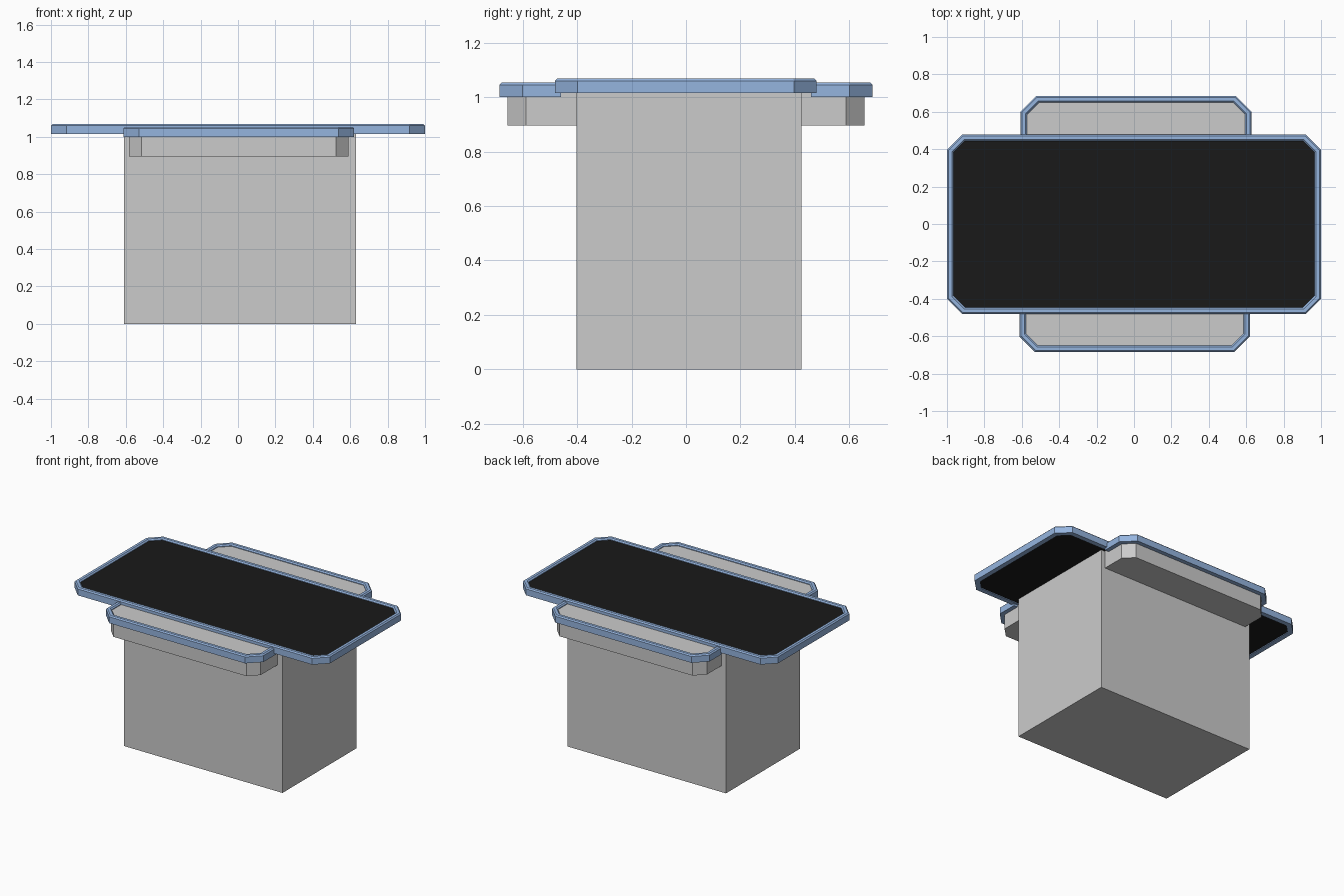
import bpy, bmesh

if "Cube" in bpy.data.objects:
    bpy.data.objects.remove(bpy.data.objects["Cube"])


def material(name, color):
    m = bpy.data.materials.new(name)
    m.diffuse_color = (*color, 1)
    m.use_nodes = True
    m.node_tree.nodes["Principled BSDF"].inputs["Base Color"].default_value = m.diffuse_color
    return m


blue = material("blue_trim", (0.30, 0.46, 0.74))
black = material("black_surface", (0.01, 0.01, 0.01))


def octagon(x0, x1, y0, y1, c, d=0.0):
    """Rectangle with all four corners cut, inset by d."""
    c -= 0.586 * d
    x0, x1, y0, y1 = x0 + d, x1 - d, y0 + d, y1 - d
    return [(x0 + c, y0), (x1 - c, y0), (x1, y0 + c), (x1, y1 - c),
            (x1 - c, y1), (x0 + c, y1), (x0, y1 - c), (x0, y0 + c)]


def tray(x0, x1, y_in, y_out, c, side, d=0.0):
    """Open outline with two cut outer corners, inset by d; side is -1 front, 1 back."""
    c -= 0.586 * d
    x0, x1, y = x0 + d, x1 - d, y_out - d
    pts = [(x0, y_in), (x0, y - c), (x0 + c, y), (x1 - c, y), (x1, y - c), (x1, y_in)]
    return [(px, py * side) for px, py in pts]


def finish(name, bm, mat):
    bmesh.ops.recalc_face_normals(bm, faces=bm.faces)
    me = bpy.data.meshes.new(name)
    bm.to_mesh(me)
    bm.free()
    ob = bpy.data.objects.new(name, me)
    bpy.context.collection.objects.link(ob)
    if mat:
        me.materials.append(mat)


def prism(name, pts, z0, z1, mat=None):
    bm = bmesh.new()
    lo = [bm.verts.new((x, y, z0)) for x, y in pts]
    hi = [bm.verts.new((x, y, z1)) for x, y in pts]
    bm.faces.new(lo)
    bm.faces.new(hi)
    for i in range(len(pts)):
        j = (i + 1) % len(pts)
        bm.faces.new((lo[i], lo[j], hi[j], hi[i]))
    finish(name, bm, mat)


# Rim cross-section: (inset, height), with small bevels on both upper edges
RIM = [(0, 0), (0, 0.045), (0.008, 0.053), (0.027, 0.053), (0.035, 0.045), (0.035, 0)]


def rim(name, outline, z, closed):
    bm = bmesh.new()
    loops = [[bm.verts.new((x, y, z + h)) for x, y in outline(d)] for d, h in RIM]
    n = len(loops[0])
    for k, a in enumerate(loops):
        b = loops[(k + 1) % len(loops)]
        for i in range(n if closed else n - 1):
            j = (i + 1) % n
            bm.faces.new((a[i], a[j], b[j], b[i]))
    if not closed:
        for i in (0, -1):
            bm.faces.new([loop[i] for loop in loops])
    finish(name, bm, blue)


# Pedestal box
prism("pedestal", [(-0.61, -0.402), (0.63, -0.402), (0.63, 0.424), (-0.61, 0.424)], 0, 1.018)

# Main table top: trim ring and dark panel
top = (-1.0, 1.0, -0.481, 0.479, 0.082)
rim("top_rim", lambda d: octagon(*top, d), 1.015, True)
prism("top_panel", octagon(*top, 0.033), 1.02, 1.056, black)

# Lower side shelves, front and back
for name, side, x0, x1 in (("front", -1, -0.613, 0.62), ("back", 1, -0.606, 0.628)):
    rim(name + "_shelf_rim",
        lambda d: tray(x0, x1, 0.46, 0.685, 0.084, side, d), 1.0, False)
    prism(name + "_shelf", tray(x0, x1, 0.39, 0.685, 0.084, side, 0.03), 0.895, 1.04)
